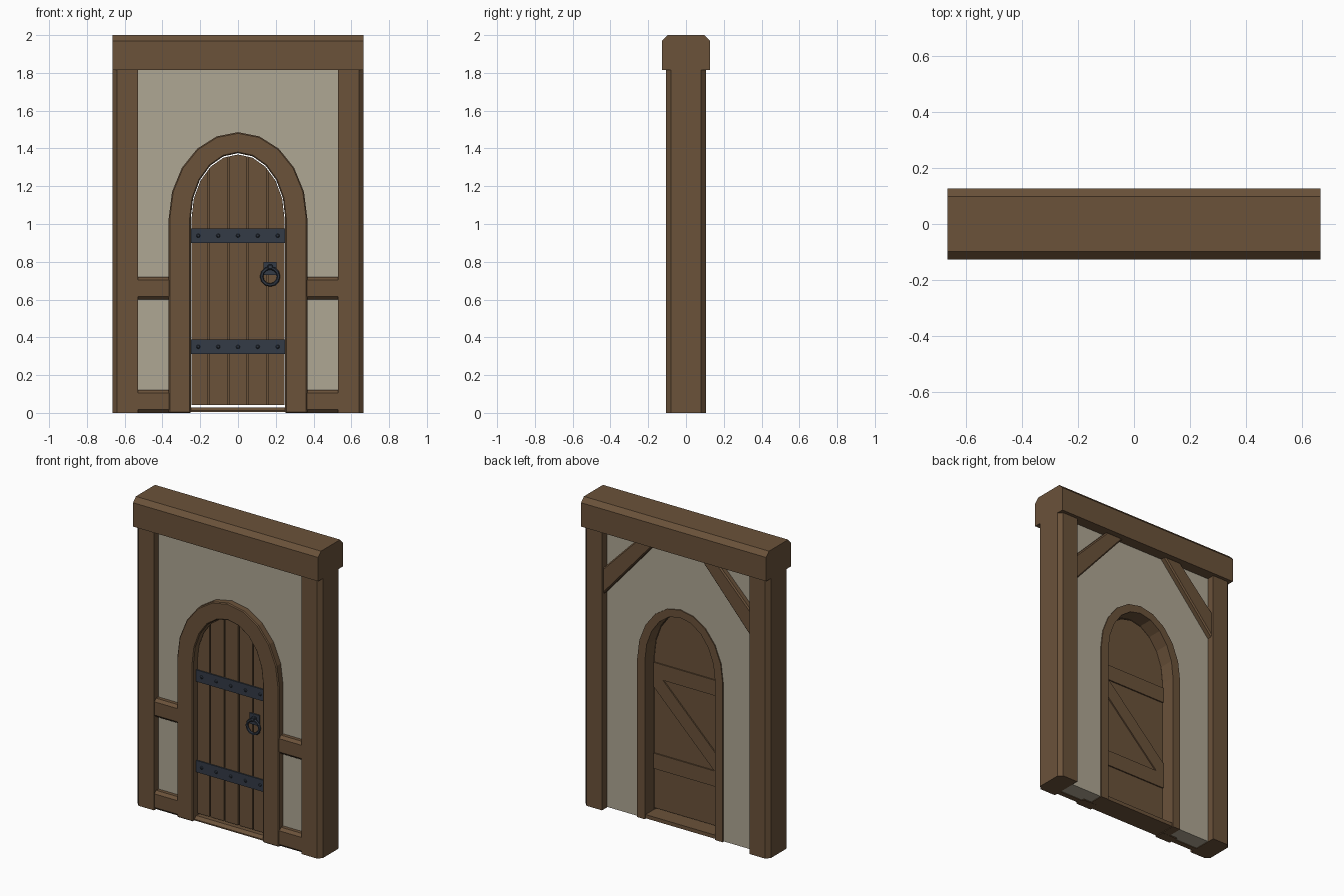
import bpy, bmesh, math
from mathutils import Matrix, Vector

if "Cube" in bpy.data.objects:
    bpy.data.objects.remove(bpy.data.objects["Cube"])


def material(name, rgb):
    m = bpy.data.materials.new(name)
    m.diffuse_color = (*rgb, 1)
    m.use_nodes = True
    m.node_tree.nodes["Principled BSDF"].inputs["Base Color"].default_value = m.diffuse_color
    return m


WOOD = material("oak_wood", (0.145, 0.084, 0.042))
PLASTER = material("plaster", (0.43, 0.385, 0.295))
IRON = material("dark_iron", (0.033, 0.043, 0.062))


def finish(name, bm, mat, bevel=0):
    bmesh.ops.recalc_face_normals(bm, faces=bm.faces)
    me = bpy.data.meshes.new(name)
    bm.to_mesh(me)
    bm.free()
    me.materials.append(mat)
    ob = bpy.data.objects.new(name, me)
    bpy.context.collection.objects.link(ob)
    if bevel:
        mod = ob.modifiers.new("chamfer", "BEVEL")
        mod.width, mod.segments = bevel, 1
        mod.limit_method, mod.angle_limit = "ANGLE", math.radians(40)
    return ob


def prism(name, pts, lo, hi, mat=WOOD, axis="y", bevel=0):
    """Extrude a 2D outline along one axis."""
    place = {"x": lambda a, b, d: (d, a, b),
             "y": lambda a, b, d: (a, d, b),
             "z": lambda a, b, d: (a, b, d)}[axis]
    bm = bmesh.new()
    f = bm.faces.new([bm.verts.new(place(a, b, lo)) for a, b in pts])
    r = bmesh.ops.extrude_face_region(bm, geom=[f])
    step = Vector(place(0, 0, hi - lo))
    bmesh.ops.translate(bm, vec=step, verts=[v for v in r["geom"] if isinstance(v, bmesh.types.BMVert)])
    return finish(name, bm, mat, bevel)


def box(name, x0, x1, y0, y1, z0, z1, mat=WOOD, bevel=0):
    return prism(name, [(x0, z0), (x1, z0), (x1, z1), (x0, z1)], y0, y1, mat, "y", bevel)


SPRING = 1.03  # height where the arch starts


def arch(a, b, bottom=0.0):
    """Open arch outline from the bottom left to the bottom right."""
    curve = [(-a * math.cos(math.pi * i / 10), SPRING + b * math.sin(math.pi * i / 10)) for i in range(11)]
    return [(-a, bottom)] + curve + [(a, bottom)]


# Top beam with chamfered upper edges
prism("top_beam", [(-0.127, 1.815), (0.127, 1.815), (0.127, 1.97), (0.098, 2.0),
                   (-0.098, 2.0), (-0.127, 1.97)], -0.665, 0.665, axis="x")

# Plaster wall with the doorway left open
prism("plaster_wall", [(-0.53, 0.004), (-0.53, 1.82), (0.53, 1.82), (0.53, 0.004)]
      + arch(0.29, 0.385, 0.004)[::-1], -0.06, 0.055, PLASTER)

# Arched frame: broad front surround and narrow back lining
prism("front_door_frame", arch(0.367, 0.456) + arch(0.25, 0.345)[::-1], -0.105, -0.03, bevel=0.006)
prism("back_door_frame", arch(0.307, 0.396) + arch(0.252, 0.347)[::-1], -0.035, 0.062)

# Posts, rails and back braces on both sides
for s, side in ((-1, "left"), (1, "right")):
    post = [(0.53, -0.105), (0.64, -0.105), (0.665, -0.08), (0.665, 0.08), (0.64, 0.105), (0.53, 0.105)]
    prism(side + "_post", [(s * x, y) for x, y in post], 0, 1.82, axis="z")
    for tag, z0, z1 in (("lower", 0.0, 0.122), ("middle", 0.6, 0.72)):
        rail = [(-0.05, z0), (-0.083, z0), (-0.1, z0 + 0.017), (-0.1, z1 - 0.017), (-0.083, z1), (-0.05, z1)]
        prism(f"{side}_{tag}_rail", rail, *sorted((s * 0.355, s * 0.535)), axis="x")
    brace = [(0.535, 1.395), (0.535, 1.565), (0.285, 1.82), (0.16, 1.82)]
    prism(side + "_brace", [(s * x, z) for x, z in brace], 0.04, 0.092, bevel=0.008)

# Threshold
prism("threshold", [(-0.09, 0.004), (0.055, 0.004), (0.055, 0.028), (-0.07, 0.028), (-0.09, 0.012)],
      -0.252, 0.252, axis="x")

# Door: backing sheet and five planks trimmed to the arch
DOOR = arch(0.246, 0.338, 0.043)
prism("door_backing", DOOR, -0.055, -0.028)


def door_top(x):
    for (xa, za), (xb, zb) in zip(DOOR[1:-2], DOOR[2:-1]):
        if xa <= x <= xb:
            return za + (zb - za) * (x - xa) / (xb - xa)
    return SPRING


edges = [-0.246, -0.155, -0.052, 0.052, 0.155, 0.246]
for i, (xa, xb) in enumerate(zip(edges, edges[1:])):
    xa, xb = xa + (0.004 if i else 0), xb - (0.004 if i < 4 else 0)
    top = [(xa, door_top(xa))] + [p for p in DOOR[1:-1] if xa < p[0] < xb] + [(xb, door_top(xb))]
    prism(f"door_plank_{i + 1}", [(xa, 0.043)] + top + [(xb, 0.043)], -0.066, -0.05)

# Ledges and diagonal brace on the back of the door
box("lower_door_ledge", -0.246, 0.246, -0.03, -0.02, 0.3, 0.4)
box("upper_door_ledge", -0.246, 0.246, -0.03, -0.02, 0.89, 0.99)
prism("door_diagonal", [(0.246, 0.89), (0.18, 0.89), (-0.246, 0.47), (-0.246, 0.4),
                        (-0.19, 0.4), (0.246, 0.83)], -0.03, -0.02)

# Iron straps with domed studs
for tag, z in (("lower", 0.35), ("upper", 0.938)):
    box(tag + "_strap", -0.249, 0.249, -0.074, -0.06, z - 0.038, z + 0.038, IRON)
    bm = bmesh.new()
    for i in range(5):
        m = Matrix.Translation((-0.21 + 0.105 * i, -0.077, z)) @ Matrix.Rotation(math.pi / 2, 4, "X")
        bmesh.ops.create_cone(bm, cap_ends=True, segments=8, radius1=0.012, radius2=0.006, depth=0.01, matrix=m)
    finish(tag + "_strap_studs", bm, IRON)

# Door pull: plate, knuckle and hanging ring
box("pull_plate", 0.135, 0.205, -0.074, -0.06, 0.73, 0.8, IRON)
box("pull_knuckle", 0.157, 0.183, -0.096, -0.07, 0.76, 0.785, IRON, bevel=0.004)
bm = bmesh.new()
N, M = 12, 6
grid = []
for i in range(N):
    a = 2 * math.pi * i / N
    ring = []
    for j in range(M):
        t = 2 * math.pi * j / M
        r = 0.045 + 0.009 * math.cos(t)
        ring.append(bm.verts.new((0.17 + r * math.sin(a), -0.086 + 0.009 * math.sin(t), 0.722 + r * math.cos(a))))
    grid.append(ring)
for i in range(N):
    for j in range(M):
        p, q, k = grid[i], grid[(i + 1) % N], (j + 1) % M
        bm.faces.new((p[j], q[j], q[k], p[k]))
finish("pull_ring", bm, IRON)
